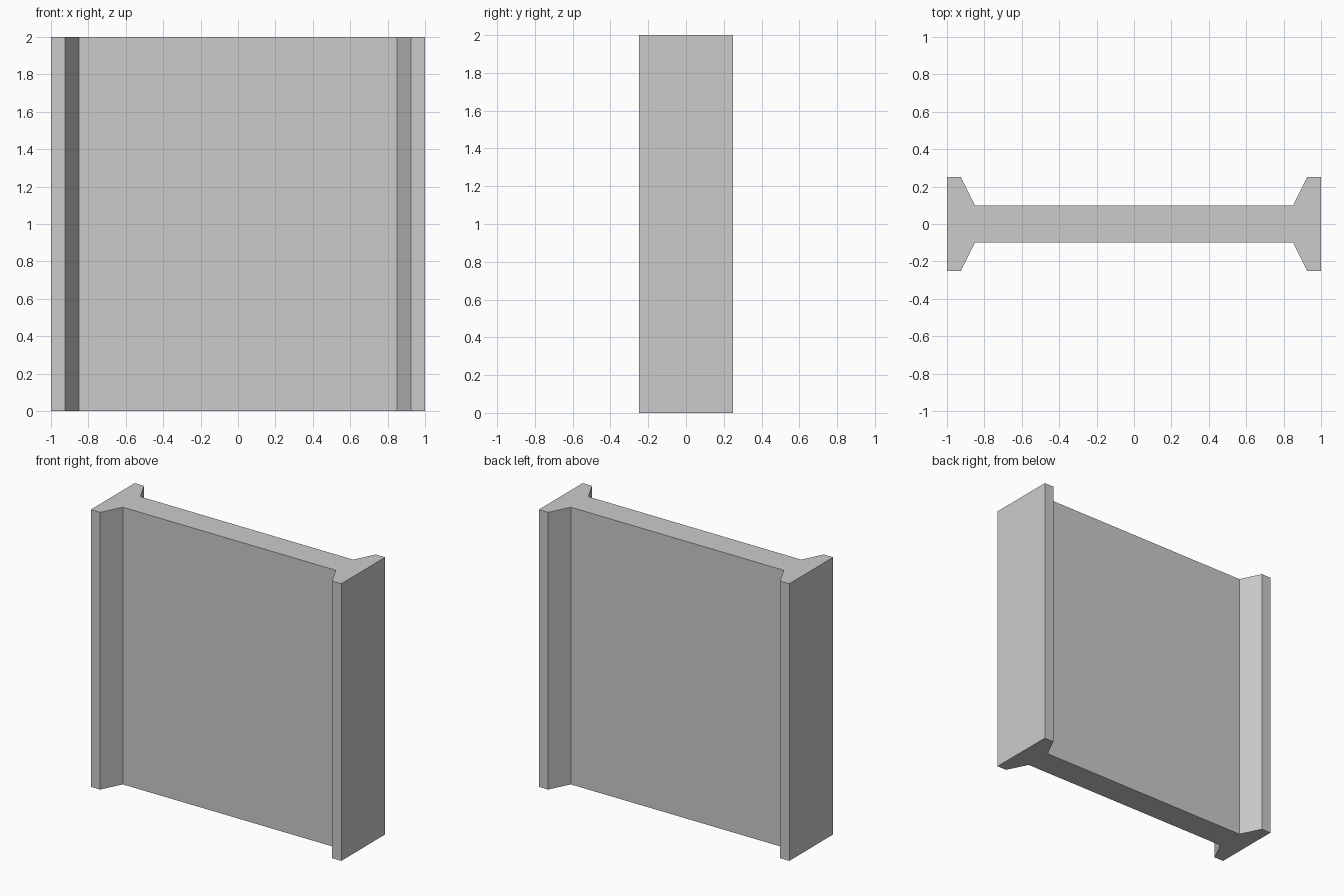
import bpy
import bmesh

if "Cube" in bpy.data.objects:
    bpy.data.objects.remove(bpy.data.objects["Cube"])

HEIGHT = 2.0

# One quarter of the I-shaped cross-section: outer flange edge to web
quarter = [(1.0, 0.25), (0.925, 0.25), (0.85, 0.1)]

# Mirror the quarter into the full counter-clockwise outline
back = quarter + [(-x, y) for x, y in reversed(quarter)]
outline = back + [(-x, -y) for x, y in back]

# Extrude the outline upward into the beam
bm = bmesh.new()
base = bm.faces.new([bm.verts.new((x, y, 0)) for x, y in outline])
result = bmesh.ops.extrude_face_region(bm, geom=[base], use_keep_orig=True)
top = [v for v in result["geom"] if isinstance(v, bmesh.types.BMVert)]
bmesh.ops.translate(bm, verts=top, vec=(0, 0, HEIGHT))
bmesh.ops.recalc_face_normals(bm, faces=bm.faces)

mesh = bpy.data.meshes.new("flanged_beam")
bm.to_mesh(mesh)
bm.free()
beam = bpy.data.objects.new("flanged_beam", mesh)
bpy.context.collection.objects.link(beam)
